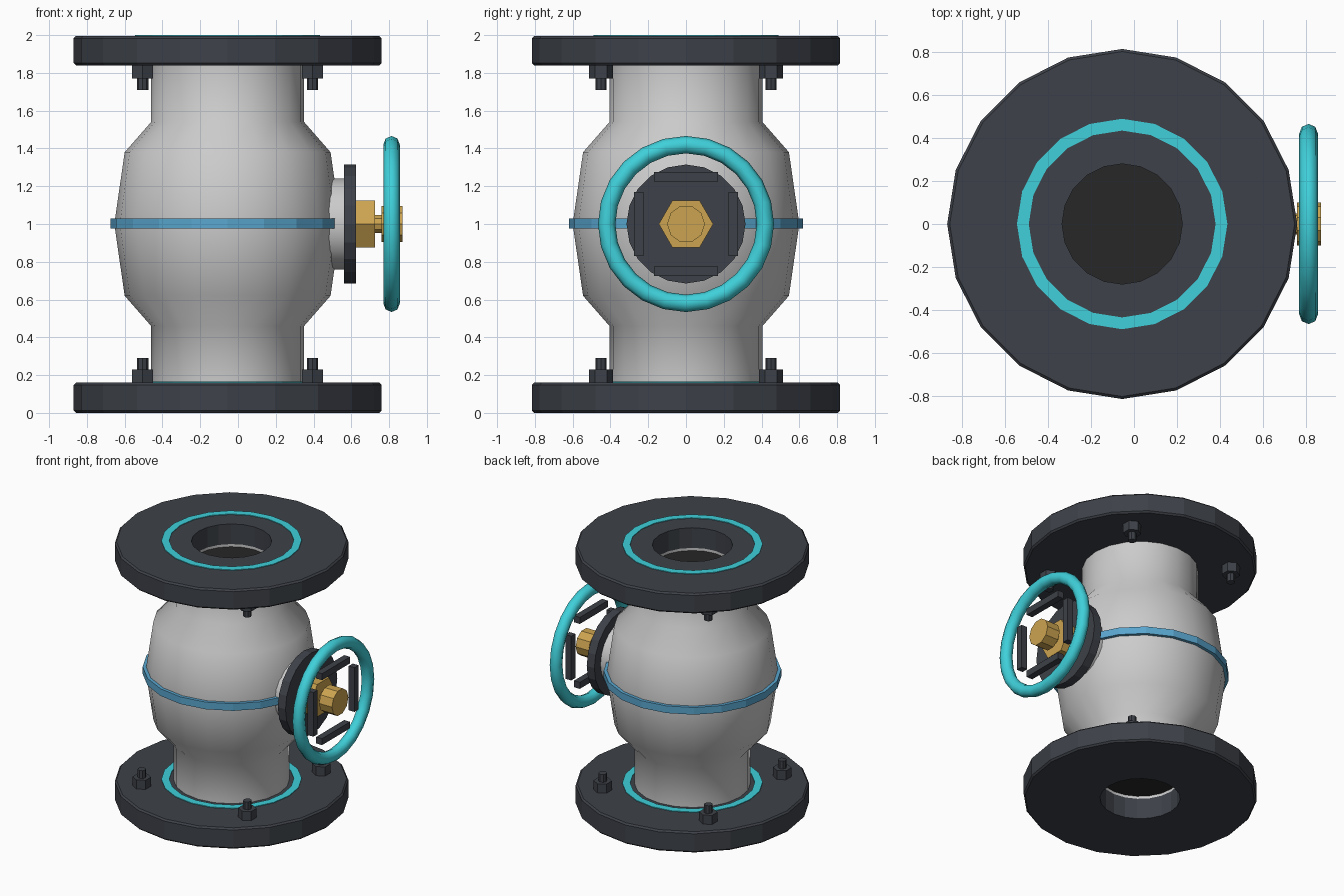
import bpy, bmesh
from math import pi, cos, sin, radians
from mathutils import Matrix, Vector

if "Cube" in bpy.data.objects:
    bpy.data.objects.remove(bpy.data.objects["Cube"])

CX = -0.055                      # axis of the pipe


def material(name, r, g, b):
    m = bpy.data.materials.new(name)
    m.diffuse_color = (r, g, b, 1)
    m.use_nodes = True
    m.node_tree.nodes["Principled BSDF"].inputs["Base Color"].default_value = m.diffuse_color
    return m


DARK = material("dark_steel", 0.047, 0.053, 0.065)
BLACK = material("bore_black", 0.02, 0.02, 0.02)
TEAL = material("teal", 0.05, 0.63, 0.70)
BLUE = material("band_blue", 0.10, 0.38, 0.62)
BRASS = material("brass", 0.60, 0.37, 0.08)
WHITE = material("body_white", 0.72, 0.72, 0.72)


def finish(name, bm, mat, smooth=None):
    bmesh.ops.recalc_face_normals(bm, faces=bm.faces)
    me = bpy.data.meshes.new(name)
    bm.to_mesh(me)
    bm.free()
    ob = bpy.data.objects.new(name, me)
    bpy.context.collection.objects.link(ob)
    me.materials.append(mat)
    if smooth:
        bpy.ops.object.select_all(action='DESELECT')
        ob.select_set(True)
        bpy.context.view_layer.objects.active = ob
        bpy.ops.object.shade_smooth_by_angle(angle=radians(smooth))
    return ob


def lathe(name, profile, mat, sides=20, loc=(CX, 0, 0), along_x=False, smooth=None):
    """Revolve a closed (radius, height) loop about z, or about x."""
    bm = bmesh.new()
    rings = []
    for i in range(sides):
        a = 2 * pi * i / sides
        rings.append([bm.verts.new((r * cos(a), r * sin(a), h)) for r, h in profile])
    n = len(profile)
    for i in range(sides):
        p, q = rings[i], rings[(i + 1) % sides]
        for j in range(n):
            k = (j + 1) % n
            bm.faces.new((p[j], q[j], q[k], p[k]))
    if along_x:
        # z -> x, y -> z, x -> y
        rot = Matrix(((0, 0, 1), (1, 0, 0), (0, 1, 0))).to_4x4()
        bm.transform(rot)
    bm.transform(Matrix.Translation(loc))
    return finish(name, bm, mat, smooth)


def cylinder(name, r, a, b, mat, sides, loc=(CX, 0, 0), along_x=False, turn=0, smooth=None):
    """Capped cylinder from a to b along z or x; turn spins it about its axis."""
    bm = bmesh.new()
    bmesh.ops.create_cone(bm, cap_ends=True, segments=sides, radius1=r, radius2=r, depth=b - a)
    # put the first corner on local x
    first = min(bm.verts, key=lambda v: abs(v.co.y) - v.co.x)
    turn -= Vector((1, 0)).angle(first.co.xy) * (1 if first.co.y >= 0 else -1)
    bm.transform(Matrix.Translation((0, 0, (a + b) / 2)) @ Matrix.Rotation(turn, 4, 'Z'))
    if along_x:
        bm.transform(Matrix(((0, 0, 1), (1, 0, 0), (0, 1, 0))).to_4x4())
    bm.transform(Matrix.Translation(loc))
    return finish(name, bm, mat, smooth)


# Bulging body with open ends
outer = [(0.405, 0.16), (0.405, 0.46), (0.545, 0.62), (0.60, 1.0),
         (0.545, 1.38), (0.405, 1.54), (0.405, 1.84)]
lathe("valve_body", outer + [(0.28, 1.84), (0.28, 0.16)], WHITE, smooth=50)
cylinder("bore_plug", 0.28, 0.18, 1.82, BLACK, 20)
lathe("body_band", [(0.58, 0.975), (0.62, 0.975), (0.62, 1.03), (0.58, 1.03)], BLUE)

# Pipe flanges, face rings and bolts
c = 0.012
for end, z0, z1, s in (("bottom", 0.0, 0.16, 1), ("top", 1.84, 1.995, -1)):
    lathe(end + "_flange", [(0.28, z0), (0.815 - c, z0), (0.815, z0 + c),
                            (0.815, z1 - c), (0.815 - c, z1), (0.28, z1)], DARK)
    lathe(end + "_face_ring", [(0.435, z1 - 0.01), (0.49, z1 - 0.01),
                               (0.49, z1 + 0.005), (0.435, z1 + 0.005)], TEAL)
    base = z1 if s > 0 else z0
    for i in range(4):
        a = pi / 4 + i * pi / 2
        p = (CX + 0.636 * cos(a), 0.636 * sin(a), 0)
        for part, r, n, h0, h1 in (("nut", 0.064, 6, -0.01, 0.07), ("stud", 0.03, 8, 0.06, 0.13)):
            lo, hi = sorted((base + s * h0, base + s * h1))
            cylinder(f"{end}_{part}_{i + 1}", r, lo, hi, DARK, n, p, turn=pi / 2)

# Side bonnet, packing nut and stem
SIDE = (0, 0, 1)
cylinder("bonnet_neck", 0.24, 0.40, 0.565, WHITE, 20, SIDE, True, smooth=40)
cylinder("bonnet_flange", 0.315, 0.56, 0.625, DARK, 20, SIDE, True)
cylinder("packing_nut", 0.144, 0.62, 0.725, BRASS, 6, SIDE, True)
cylinder("stem", 0.05, 0.70, 0.80, BRASS, 10, SIDE, True)
cylinder("wheel_hub", 0.10, 0.76, 0.87, BRASS, 10, SIDE, True)

# Handwheel rim and its four bars
rim = [(0.42 + 0.046 * cos(i * pi / 4), 0.813 + 0.044 * sin(i * pi / 4)) for i in range(8)]
lathe("handwheel_rim", rim, TEAL, 24, SIDE, True, smooth=60)
for i in range(4):
    bm = bmesh.new()
    bmesh.ops.create_cube(bm, size=1)
    bm.transform(Matrix.Translation(Vector((0.81, 0, 1)))
                 @ Matrix.Rotation(i * pi / 2, 4, 'X')
                 @ Matrix.Translation(Vector((0, 0, 0.25)))
                 @ Matrix.Diagonal((0.05, 0.34, 0.05, 1)))
    finish(f"handwheel_bar_{i + 1}", bm, DARK)
